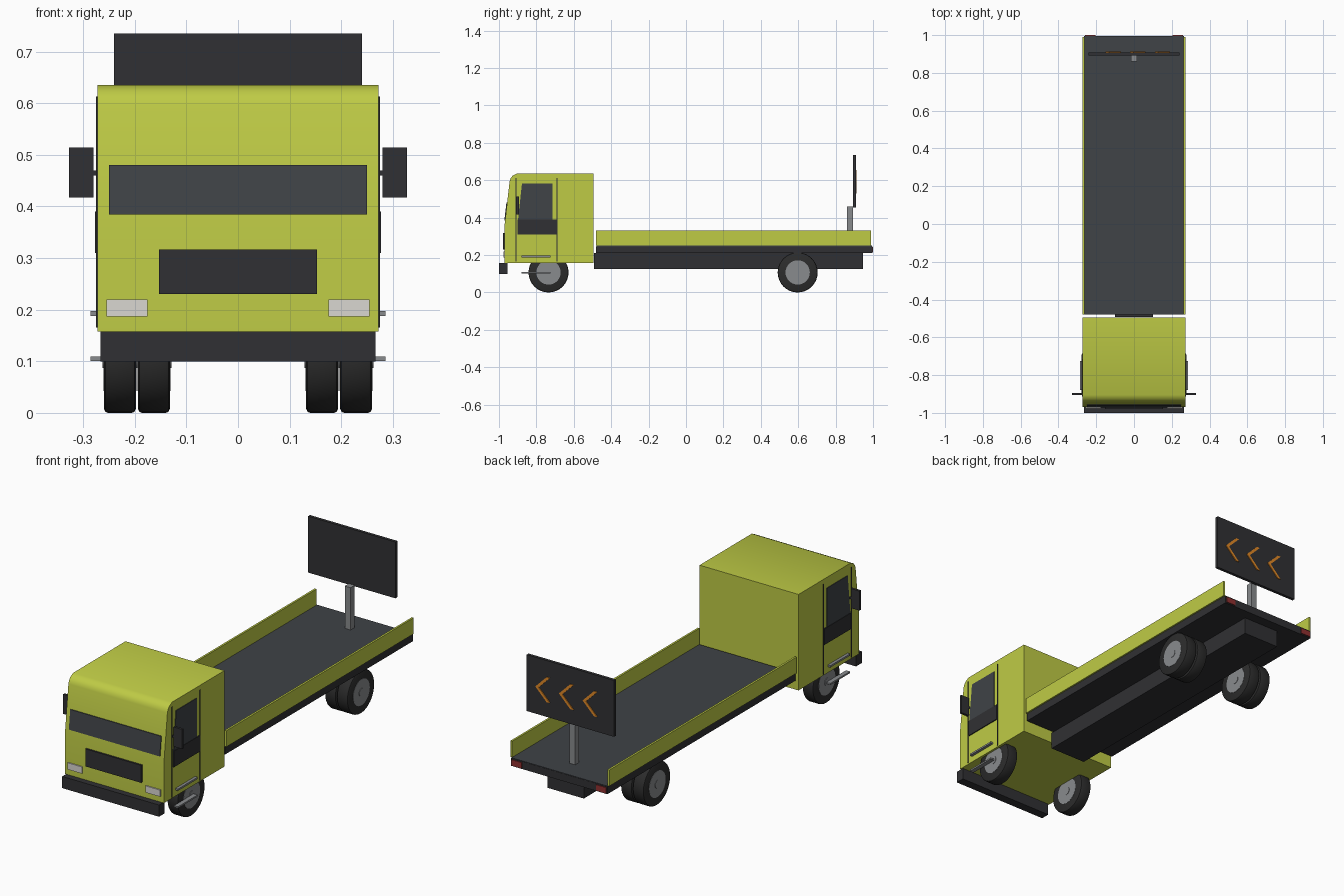
import bpy, bmesh, math

if "Cube" in bpy.data.objects:
    bpy.data.objects.remove(bpy.data.objects["Cube"])


def material(name, r, g, b):
    m = bpy.data.materials.new(name)
    m.diffuse_color = (r, g, b, 1)
    m.use_nodes = True
    m.node_tree.nodes["Principled BSDF"].inputs["Base Color"].default_value = m.diffuse_color
    return m


LIME = material("lime_paint", 0.52, 0.60, 0.06)
DARK = material("dark_trim", 0.03, 0.03, 0.033)
GLASS = material("dark_glass", 0.05, 0.056, 0.063)
TYRE = material("rubber", 0.025, 0.025, 0.025)
METAL = material("metal", 0.25, 0.26, 0.27)
LAMP = material("lamp", 0.7, 0.68, 0.64)
RED = material("red_lamp", 0.28, 0.03, 0.03)
ORANGE = material("orange_arrow", 0.75, 0.25, 0.02)


def finish(name, bm, mat, smooth=False):
    bmesh.ops.recalc_face_normals(bm, faces=bm.faces)
    me = bpy.data.meshes.new(name)
    bm.to_mesh(me)
    bm.free()
    me.materials.append(mat)
    ob = bpy.data.objects.new(name, me)
    bpy.context.collection.objects.link(ob)
    if smooth:
        bpy.ops.object.select_all(action='DESELECT')
        ob.select_set(True)
        bpy.context.view_layer.objects.active = ob
        bpy.ops.object.shade_smooth_by_angle(angle=math.radians(35))
    return ob


def prism(name, pts, x0, x1, mat, bevel=0):
    """Extrude a (y, z) outline from x0 to x1."""
    bm = bmesh.new()
    a = [bm.verts.new((x0, y, z)) for y, z in pts]
    b = [bm.verts.new((x1, y, z)) for y, z in pts]
    bm.faces.new(a)
    bm.faces.new(b[::-1])
    n = len(pts)
    for i in range(n):
        j = (i + 1) % n
        bm.faces.new((a[i], b[i], b[j], a[j]))
    if bevel:
        edges = [e for e in bm.edges if e.calc_face_angle(0) > math.radians(40)]
        bmesh.ops.bevel(bm, geom=edges, offset=bevel, segments=3, profile=0.5,
                        affect='EDGES')
    return finish(name, bm, mat, bool(bevel))


def box(name, x, y, z, mat, bevel=0):
    pts = [(y[0], z[0]), (y[1], z[0]), (y[1], z[1]), (y[0], z[1])]
    return prism(name, pts, x[0], x[1], mat, bevel)


def lathe(name, profile, centre, mat, n=32):
    """Revolve an (x offset, radius) profile around the x axis."""
    bm = bmesh.new()
    rings = []
    for dx, r in profile:
        rings.append([bm.verts.new((centre[0] + dx,
                                    centre[1] + r * math.cos(2 * math.pi * i / n),
                                    centre[2] + r * math.sin(2 * math.pi * i / n)))
                      for i in range(n)])
    for p, q in zip(rings, rings[1:]):
        for i in range(n):
            j = (i + 1) % n
            bm.faces.new((p[i], p[j], q[j], q[i]))
    bm.faces.new(rings[0])
    bm.faces.new(rings[-1])
    return finish(name, bm, mat, True)


def wheel(name, x, y):
    c, h, r = (x, y, 0.107), 0.031, 0.107
    lathe(name + "_tyre", [(-h, r - 0.008), (-h + 0.003, r - 0.002), (-h + 0.008, r),
                           (h - 0.008, r), (h - 0.003, r - 0.002), (h, r - 0.008)], c, TYRE)
    lathe(name + "_rim", [(-h - 0.001, 0.065), (h + 0.001, 0.065)], c, METAL)
    lathe(name + "_hub", [(-h - 0.003, 0.02), (h + 0.003, 0.02)], c, METAL, 16)


# Cab shell with sloped upper front
prism("cab", [(-0.495, 0.158), (-0.97, 0.158), (-0.97, 0.36), (-0.943, 0.595),
              (-0.938, 0.61), (-0.927, 0.624), (-0.905, 0.635), (-0.495, 0.635)],
      -0.272, 0.272, LIME, 0.006)


# Windscreen follows the sloped front
def slope(z):
    return -0.97 + (z - 0.36) * 0.027 / 0.235


prism("windscreen", [(slope(0.384) - 0.004, 0.384), (slope(0.48) - 0.004, 0.48),
                     (slope(0.48) + 0.01, 0.48), (slope(0.384) + 0.01, 0.384)],
      -0.25, 0.25, GLASS)
box("grille", (-0.153, 0.153), (-0.979, -0.96), (0.23, 0.317), DARK)
box("bumper", (-0.266, 0.266), (-1.0, -0.955), (0.1, 0.158), DARK)

# Deck, chassis and sign
box("chassis", (-0.1, 0.1), (-0.493, 0.945), (0.125, 0.211), DARK)
box("deck_edge", (-0.265, 0.265), (-0.48, 0.996), (0.21, 0.247), DARK)
box("deck_floor", (-0.264, 0.264), (-0.479, 0.995), (0.246, 0.25), GLASS)
box("sign_post", (-0.016, 0.016), (0.861, 0.893), (0.25, 0.46), METAL)
box("sign_board", (-0.24, 0.24), (0.893, 0.908), (0.455, 0.735), DARK)


# Chevrons on the rear of the sign
for k, tip in enumerate((0.19, 0.06, -0.07)):
    bm = bmesh.new()
    w, s = 0.018, 0.062
    outline = [(0, 0), (-s, s), (-s - w, s), (-w, 0), (-s - w, -s), (-s, -s)]
    f = [bm.verts.new((tip + u, 0.912, 0.592 + v)) for u, v in outline]
    b = [bm.verts.new((tip + u, 0.905, 0.592 + v)) for u, v in outline]
    for s4 in (f, b):
        bm.faces.new((s4[0], s4[1], s4[2], s4[3]))
        bm.faces.new((s4[0], s4[3], s4[4], s4[5]))
    for i in range(6):
        j = (i + 1) % 6
        bm.faces.new((f[i], f[j], b[j], b[i]))
    finish(f"sign_arrow_{k + 1}", bm, ORANGE)

# Parts repeated on both sides
for side, s in (("right", 1), ("left", -1)):
    def span(a, b):
        return tuple(sorted((s * a, s * b)))

    box(f"{side}_headlight", span(0.175, 0.255), (-0.976, -0.96), (0.187, 0.22), LAMP)
    box(f"{side}_tail_light", span(0.205, 0.26), (0.985, 1.0), (0.215, 0.243), RED)
    box(f"{side}_side_board", span(0.262, 0.272), (-0.48, 0.99), (0.25, 0.33), LIME)
    for label, y in (("front", -0.909), ("rear", -0.689)):
        box(f"{side}_door_seam_{label}", span(0.268, 0.275),
            (y - 0.003, y + 0.003), (0.165, 0.613), DARK)
    prism(f"{side}_door_window", [(-0.898, 0.388), (-0.714, 0.388), (-0.714, 0.583),
                                  (-0.877, 0.583)], s * 0.266, s * 0.275, GLASS)
    box(f"{side}_door_panel", span(0.266, 0.277), (-0.9, -0.692), (0.31, 0.39), DARK)
    box(f"{side}_grab_rail", span(0.268, 0.286), (-0.88, -0.725), (0.188, 0.197), METAL)
    box(f"{side}_step", span(0.264, 0.286), (-0.88, -0.725), (0.101, 0.109), METAL)
    box(f"{side}_mirror", span(0.28, 0.327), (-0.906, -0.894), (0.417, 0.514), DARK)
    box(f"{side}_mirror_arm", span(0.268, 0.284), (-0.904, -0.896), (0.46, 0.47), DARK)
    wheel(f"{side}_front_wheel", s * 0.229, -0.735)
    wheel(f"{side}_rear_outer_wheel", s * 0.229, 0.597)
    wheel(f"{side}_rear_inner_wheel", s * 0.163, 0.597)
